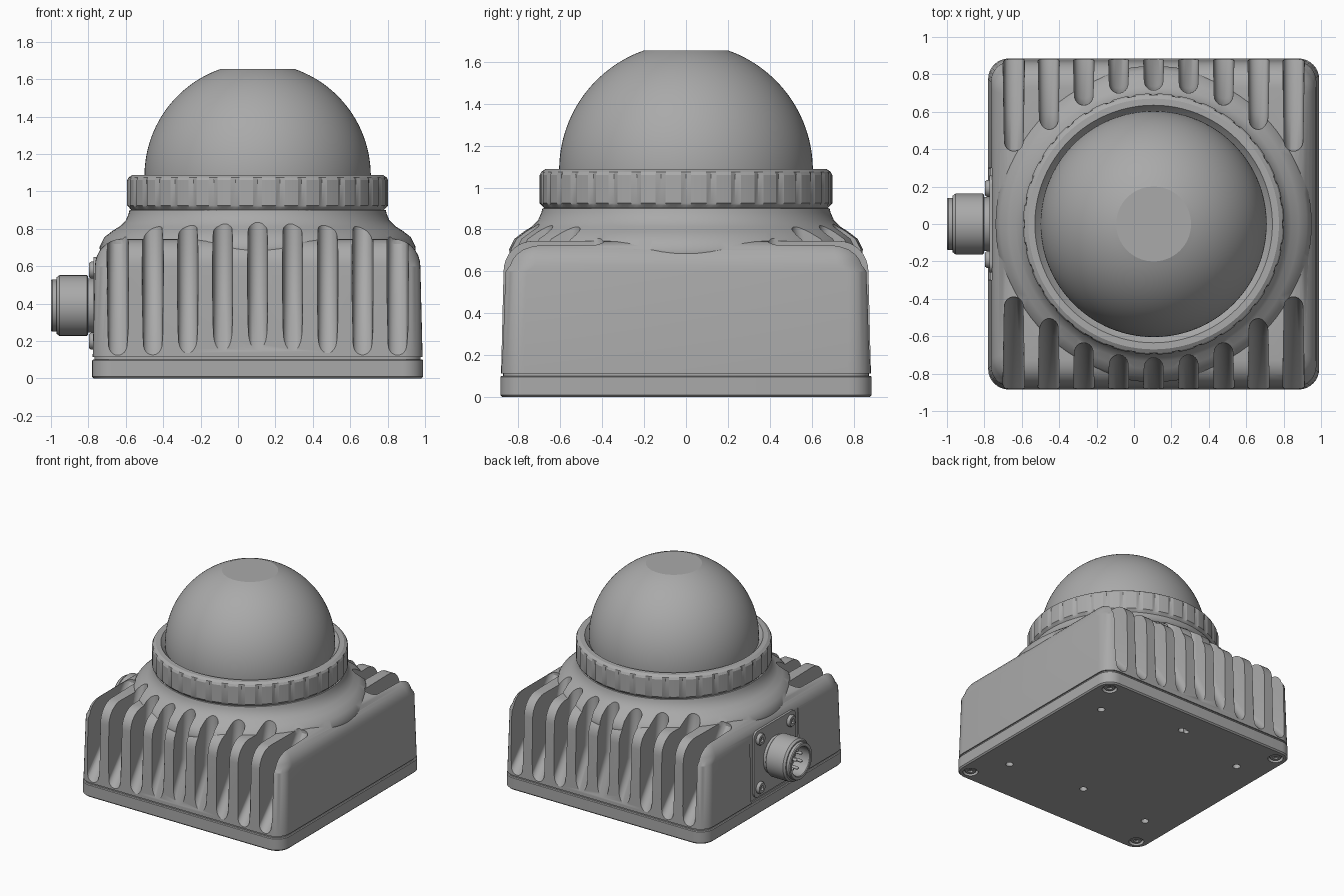
import bpy, bmesh, math
from mathutils import Matrix, Vector

if "Cube" in bpy.data.objects:
    bpy.data.objects.remove(bpy.data.objects["Cube"])

CX = 0.105      # housing centre in x
HALF = 0.885    # housing half width
PORT_Z = 0.39   # connector height

grey = bpy.data.materials.new("cast_grey")
grey.use_nodes = True
grey.diffuse_color = (0.4, 0.4, 0.4, 1)
grey.node_tree.nodes["Principled BSDF"].inputs["Base Color"].default_value = (0.4, 0.4, 0.4, 1)


def loft(name, rings, at=(0, 0, 0), turn=None):
    """Skin equal-length rings into a closed solid."""
    bm = bmesh.new()
    rows = [[bm.verts.new(p) for p in ring] for ring in rings]
    n = len(rows[0])
    for a, b in zip(rows, rows[1:]):
        for i in range(n):
            j = (i + 1) % n
            bm.faces.new((a[i], a[j], b[j], b[i]))
    bm.faces.new(rows[0][::-1])
    bm.faces.new(rows[-1])
    bmesh.ops.recalc_face_normals(bm, faces=bm.faces)
    if turn:
        bm.transform(turn)
    bm.transform(Matrix.Translation(at))
    mesh = bpy.data.meshes.new(name)
    bm.to_mesh(mesh)
    bm.free()
    mesh.materials.append(grey)
    ob = bpy.data.objects.new(name, mesh)
    bpy.context.collection.objects.link(ob)
    return ob


def lathe(name, profile, at=(0, 0, 0), turn=None, seg=96, notch=None):
    """Revolve (radius, height) points about z; notch(i) scales radii of marked points."""
    rings = []
    for p in profile:
        ring = []
        for i in range(seg):
            a = math.tau * i / seg
            r = p[0] - (notch(i) if notch and len(p) > 2 else 0)
            ring.append((r * math.cos(a), r * math.sin(a), p[1]))
        rings.append(ring)
    return loft(name, rings, at, turn)


def rounded_square(half, radius, z, steps=8):
    pts = []
    for k in range(4):
        c = Vector((half - radius, half - radius)) 
        for s in range(steps + 1):
            a = math.pi / 2 * s / steps
            v = c + radius * Vector((math.cos(a), math.sin(a)))
            v.rotate(Matrix.Rotation(k * math.pi / 2, 2))
            pts.append((v.x, v.y, z))
    return pts


def boolean(ob, cutters, operation="DIFFERENCE"):
    for c in cutters:
        mod = ob.modifiers.new("cut", "BOOLEAN")
        mod.solver = "EXACT"
        mod.operation = operation
        mod.object = c
        bpy.context.view_layer.objects.active = ob
        bpy.ops.object.modifier_apply(modifier=mod.name)
        bpy.data.objects.remove(c)


def smooth(ob, angle=32):
    bpy.ops.object.select_all(action="DESELECT")
    ob.select_set(True)
    bpy.context.view_layer.objects.active = ob
    bpy.ops.object.shade_smooth_by_angle(angle=math.radians(angle))


CENTRE = (CX, 0, 0)
TO_LEFT = Matrix.Rotation(-math.pi / 2, 4, "Y")   # z axis turned to -x

# Tapered housing with a rounded shoulder
rings = [rounded_square(HALF - 0.003, 0.11, 0.114), rounded_square(0.87, 0.11, 0.6)]
for s in range(1, 9):
    a = math.pi / 2 * s / 8
    inset = 0.14 * (1 - math.cos(a))
    rings.append(rounded_square(0.87 - inset, 0.15 - 0.6 * inset, 0.6 + 0.145 * math.sin(a)))
housing = loft("finned_housing", rings, CENTRE)

# Flared neck blended onto the housing top
neck = lathe("neck", [(0.83, 0.5), (0.845, 0.705), (0.82, 0.755), (0.775, 0.79), (0.735, 0.815),
                      (0.705, 0.845), (0.69, 0.88), (0.685, 0.9), (0.66, 0.905), (0.66, 0.93)], CENTRE)
boolean(housing, [neck], "UNION")


def slot_cutter(x, knee, end, top, side):
    """Round-ended channel with a sloping floor, open to the front or back."""
    stations = [(HALF + 0.02, 0.10), (knee, 0.45), (end, top), (end, 1.1)]
    rings = []
    for y, z in stations:
        r = 0.05
        ring = [(0.062, 1.1, z)]
        for s in range(13):
            a = math.pi * s / 12
            ring.append((r * math.cos(a), y + r - r * math.sin(a), z))
        ring.append((-0.062, 1.1, z))
        rings.append([(px, py * side, pz) for px, py, pz in ring])
    return loft("slot_cutter", rings, (CX + x, 0, 0))


# Cooling slots: deeper toward the corners, following the neck
slots = [(0, 0.735, 0.715, 0.8), (1, 0.725, 0.7, 0.8), (2, 0.67, 0.635, 0.8),
         (3, 0.59, 0.505, 0.8), (4, 0.575, 0.39, 0.72)]
cutters = []
for k, knee, end, top in slots:
    for sx in ((1, -1) if k else (1,)):
        for sy in (1, -1):
            cutters.append(slot_cutter(sx * k * 0.187, knee, end, top, sy))

# Shallow square pocket around the connector
pocket = loft("pocket", [rounded_square(0.3, 0.04, 0), rounded_square(0.3, 0.04, 0.2)],
              (-0.76, 0, PORT_Z), TO_LEFT)
boolean(housing, cutters + [pocket])
smooth(housing)

# Seam and base plate with mounting holes
seam = loft("seam", [rounded_square(0.872, 0.1, 0.09), rounded_square(0.872, 0.1, 0.12)], CENTRE)
base = loft("base_plate", [rounded_square(0.875, 0.1, 0), rounded_square(HALF, 0.11, 0.01),
                           rounded_square(HALF, 0.11, 0.096), rounded_square(0.88, 0.105, 0.102)], CENTRE)
holes = [(0.645, 0.52), (-0.645, 0.52), (0.645, -0.52), (-0.645, -0.52), (0, 0.67), (0, -0.45)]
corners = [(sx * 0.79, sy * 0.79) for sx in (1, -1) for sy in (1, -1)]
drills = [lathe("drill", [(0.028, -0.1), (0.028, 0.05)], (CX + x, y, 0), seg=24) for x, y in holes]
drills.append(lathe("drill", [(0.02, -0.1), (0.02, 0.05)], (CX - 0.04, 0.67, 0), seg=24))
drills += [lathe("drill", [(0.055, -0.1), (0.055, 0.03)], (CX + x, y, 0), seg=32) for x, y in corners]
boolean(base, drills)
smooth(seam)
smooth(base)


def screw(name, at, turn, r):
    """Domed screw head with a six-sided socket."""
    head = lathe(name, [(r, 0), (r, 0.014), (0.85 * r, 0.024)], at, turn, 32)
    socket = lathe("socket", [(0.45 * r, 0.01), (0.45 * r, 0.1)], at, turn, 6)
    boolean(head, [socket])
    smooth(head)


for x, y in corners:
    screw("base_screw", (CX + x, y, 0.031), Matrix.Rotation(math.pi, 4, "X"), 0.045)

# Locking ring with grip notches
ring = lathe("locking_ring", [(0.6, 0.9), (0.675, 0.9), (0.688, 0.915), (0.698, 0.925, 1),
                              (0.698, 1.06, 1), (0.69, 1.075), (0.67, 1.088), (0.635, 1.088),
                              (0.62, 1.07), (0.6, 1.05)],
             CENTRE, seg=180, notch=lambda i: 0.012 if i % 5 == 0 else 0)
smooth(ring, 25)

# Dome with a flat crown
start, stop = math.radians(-4), math.acos(0.2 / 0.605)
arc = [start + (stop - start) * i / 28 for i in range(29)]
dome = lathe("dome", [(0.605 * math.cos(a), 1.083 + 0.605 * math.sin(a)) for a in arc], CENTRE, seg=128)
smooth(dome, 20)

# Connector flange, coupling barrel and pins
AT = (-0.755, 0, PORT_Z)
flange = loft("connector_flange", [rounded_square(0.26, 0.05, 0), rounded_square(0.26, 0.05, 0.018)], AT, TO_LEFT)
smooth(flange)
for sy in (1, -1):
    for sz in (1, -1):
        screw("flange_screw", (-0.772, sy * 0.19, PORT_Z + sz * 0.19), TO_LEFT, 0.045)
barrel = lathe("connector_barrel", [(0.145, 0), (0.145, 0.046), (0.155, 0.046), (0.162, 0.053),
                                    (0.162, 0.2), (0.15, 0.216), (0.14, 0.216), (0.14, 0.238),
                                    (0.135, 0.245), (0.115, 0.245), (0.11, 0.24), (0.11, 0.12)],
               AT, TO_LEFT, 64)
smooth(barrel)
for i in range(8):
    a = math.tau * i / 7
    r = 0.07 if i < 7 else 0
    pin = lathe("connector_pin", [(0.012, 0.1), (0.012, 0.2), (0.006, 0.21)],
                (AT[0], r * math.cos(a), PORT_Z + r * math.sin(a)), TO_LEFT, 12)
    smooth(pin)
